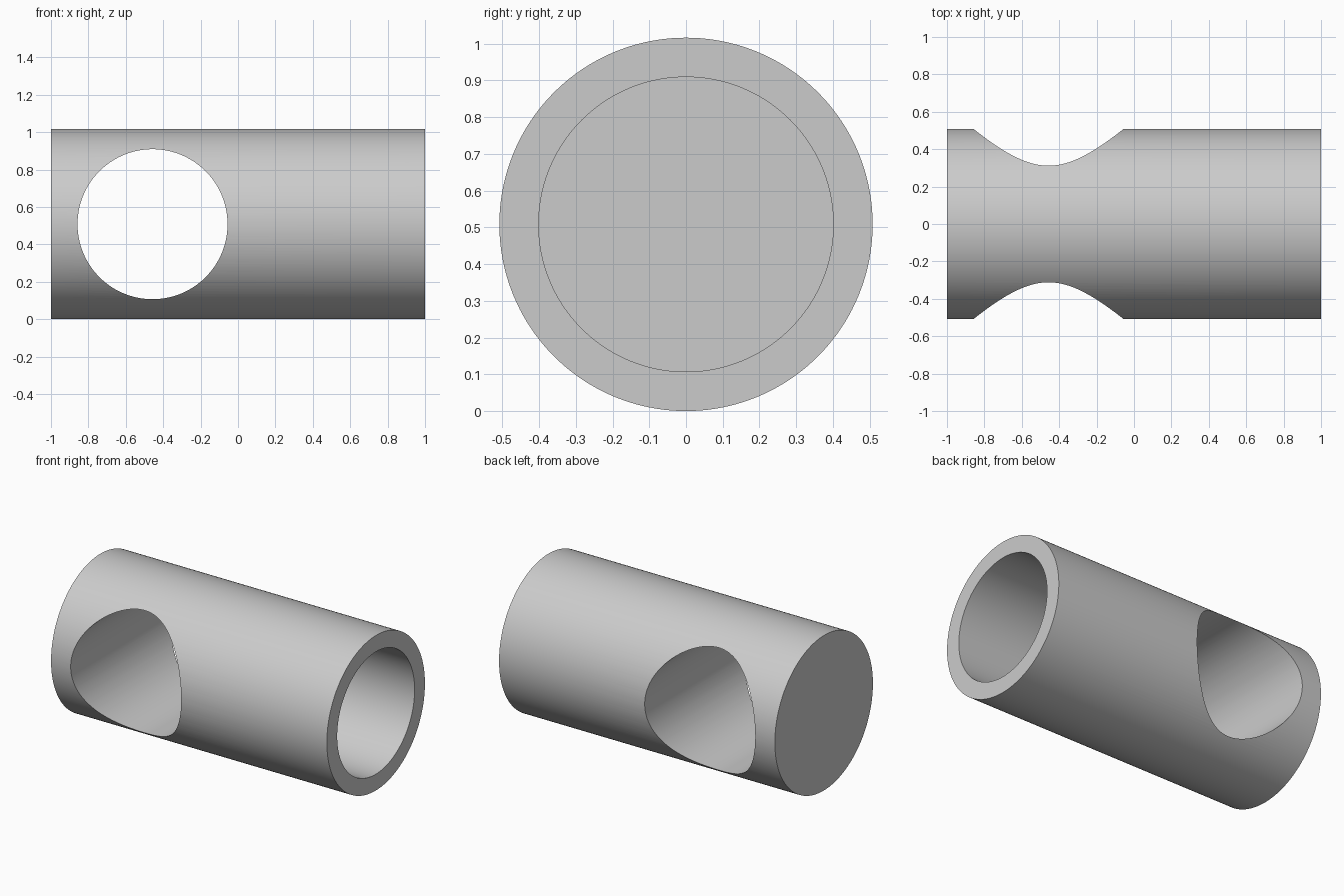
import bpy
import math

if "Cube" in bpy.data.objects:
    bpy.data.objects.remove(bpy.data.objects["Cube"], do_unlink=True)

LENGTH = 2.0
OUTER_R = 0.508
HOLE_R = 0.401
CROSS_X = -0.457     # centre of the cross hole
BORE_END = 0.09      # floor of the blind bore
ALONG_X = (0, math.pi / 2, 0)
ALONG_Y = (math.pi / 2, 0, 0)


def cylinder(name, radius, depth, x, rotation):
    bpy.ops.mesh.primitive_cylinder_add(
        vertices=160, radius=radius, depth=depth,
        location=(x, 0, OUTER_R), rotation=rotation)
    obj = bpy.context.object
    obj.name = name
    return obj


def cut(body, cutter):
    cutter.hide_render = True
    mod = body.modifiers.new(cutter.name, "BOOLEAN")
    mod.operation = "DIFFERENCE"
    mod.solver = "EXACT"
    mod.object = cutter
    bpy.context.view_layer.objects.active = body
    bpy.ops.object.modifier_apply(modifier=mod.name)
    bpy.data.objects.remove(cutter, do_unlink=True)


# Solid round bar
body = cylinder("round_body", OUTER_R, LENGTH, 0, ALONG_X)

# Hole straight through from front to back
cut(body, cylinder("cross_hole", HOLE_R, 3 * OUTER_R, CROSS_X, ALONG_Y))

# Blind bore from the left end
bore_top = LENGTH / 2 + 0.2
cut(body, cylinder("end_bore", HOLE_R, bore_top - BORE_END,
                   (bore_top + BORE_END) / 2, ALONG_X))

# Single grey finish
grey = bpy.data.materials.new("light_grey")
grey.use_nodes = True
colour = (0.6, 0.6, 0.6, 1)
grey.diffuse_color = colour
grey.node_tree.nodes["Principled BSDF"].inputs["Base Color"].default_value = colour
body.data.materials.clear()
body.data.materials.append(grey)

# Smooth walls with crisp rims
bpy.ops.object.select_all(action="DESELECT")
body.select_set(True)
bpy.context.view_layer.objects.active = body
bpy.ops.object.shade_smooth_by_angle(angle=math.radians(25))
